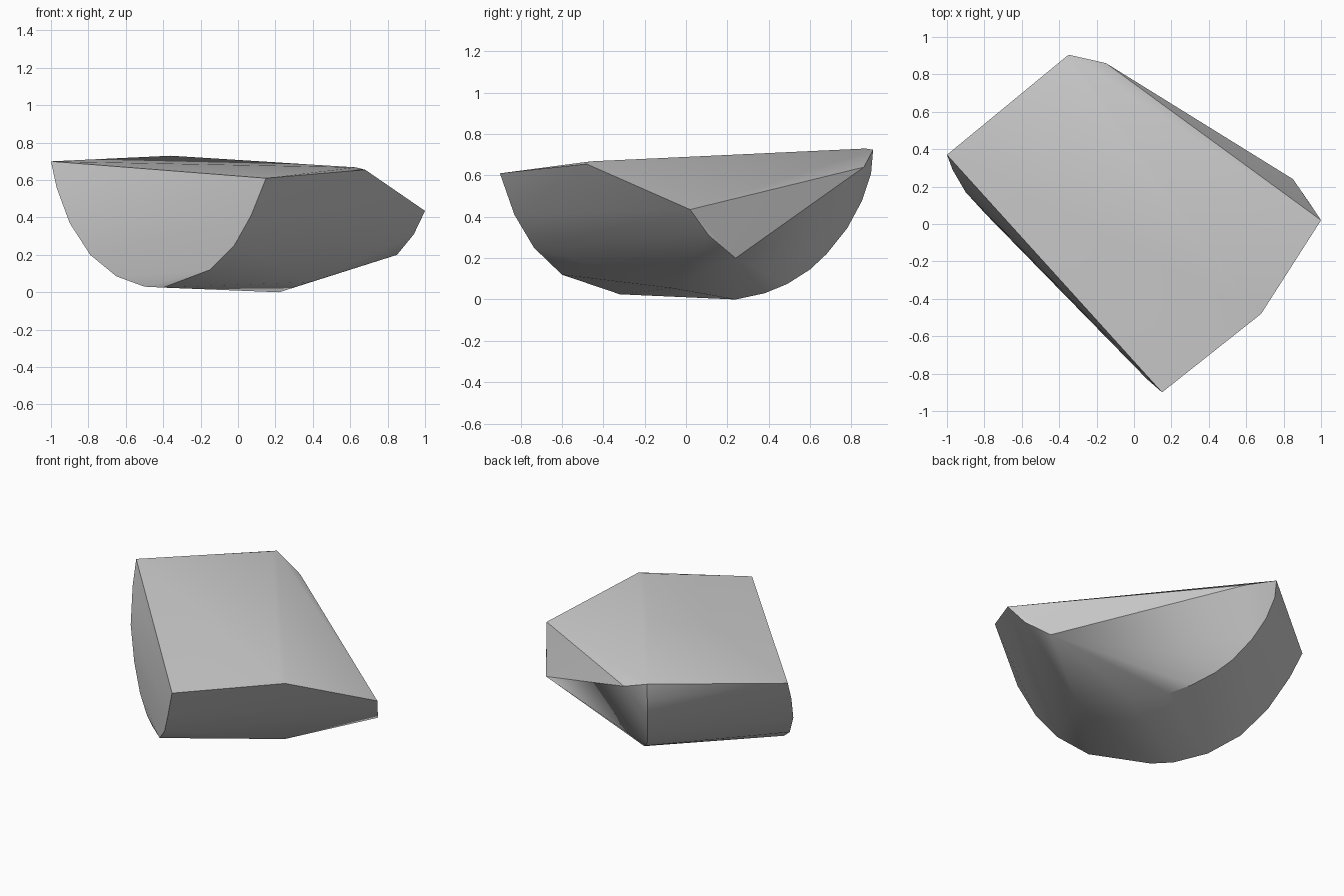
import bpy
import bmesh
import math
from mathutils import Vector

# Remove the default cube
default_cube = bpy.data.objects.get("Cube")
if default_cube:
    bpy.data.objects.remove(default_cube, do_unlink=True)


def flat_material(name, color):
    material = bpy.data.materials.new(name)
    material.use_nodes = True
    material.diffuse_color = color
    shader = next(node for node in material.node_tree.nodes
                  if node.type == "BSDF_PRINCIPLED")
    shader.inputs["Base Color"].default_value = color
    return material


def convex_solid(name, points, material):
    """Wrap the guide points in a closed convex skin."""
    shell = bmesh.new()
    for point in points:
        shell.verts.new(Vector(point))
    result = bmesh.ops.convex_hull(shell, input=shell.verts[:])
    unused = [item for item in result["geom_interior"]
              if isinstance(item, bmesh.types.BMVert)]
    bmesh.ops.delete(shell, geom=unused, context="VERTS")
    bmesh.ops.recalc_face_normals(shell, faces=shell.faces[:])
    mesh = bpy.data.meshes.new(name)
    shell.to_mesh(mesh)
    shell.free()
    mesh.materials.append(material)
    solid = bpy.data.objects.new(name, mesh)
    bpy.context.collection.objects.link(solid)
    return solid


# Half-round end on the front right side, from one top corner to the other
near_arc = [
    (-1, .37, .7), (-.97, .29, .56), (-.9, .17, .37), (-.79, .05, .2),
    (-.65, -.09, .085), (-.5, -.23, .03), (-.4, -.32, .025),
    (-.15, -.6, .12), (-.02, -.735, .25), (.07, -.83, .41),
    (.15, -.9, .61),
]

# Half-round end on the back left side, from the top corner to the keel
far_arc = [
    (-.35, .905, .724), (-.345, .895, .61), (-.315, .85, .475),
    (-.265, .78, .345), (-.195, .68, .22), (-.13, .6, .145),
    (-.04, .49, .075), (.05, .38, .03),
]

# Lowest points of the belly
keel = [(.22, .24, 0), (.39, -.07, .055)]

# Chamfered corner beside the far end
chamfer = [(-.15, .86, .64), (.85, .24, .2), (.94, .11, .31), (1, .02, .435)]

# Shallow ridge of the top, and the corner where it meets the side
ridge = [(-.36, .87, .73), (.63, -.46, .668), (.68, -.48, .655)]

stone_grey = flat_material("stone grey", (.62, .62, .62, 1))
block = convex_solid("rounded_stone_block",
                     near_arc + far_arc + keel + chamfer + ridge, stone_grey)

# Smooth the rounded belly while keeping the rims crisp
bpy.ops.object.select_all(action="DESELECT")
block.select_set(True)
bpy.context.view_layer.objects.active = block
bpy.ops.object.shade_smooth_by_angle(angle=math.radians(35))
